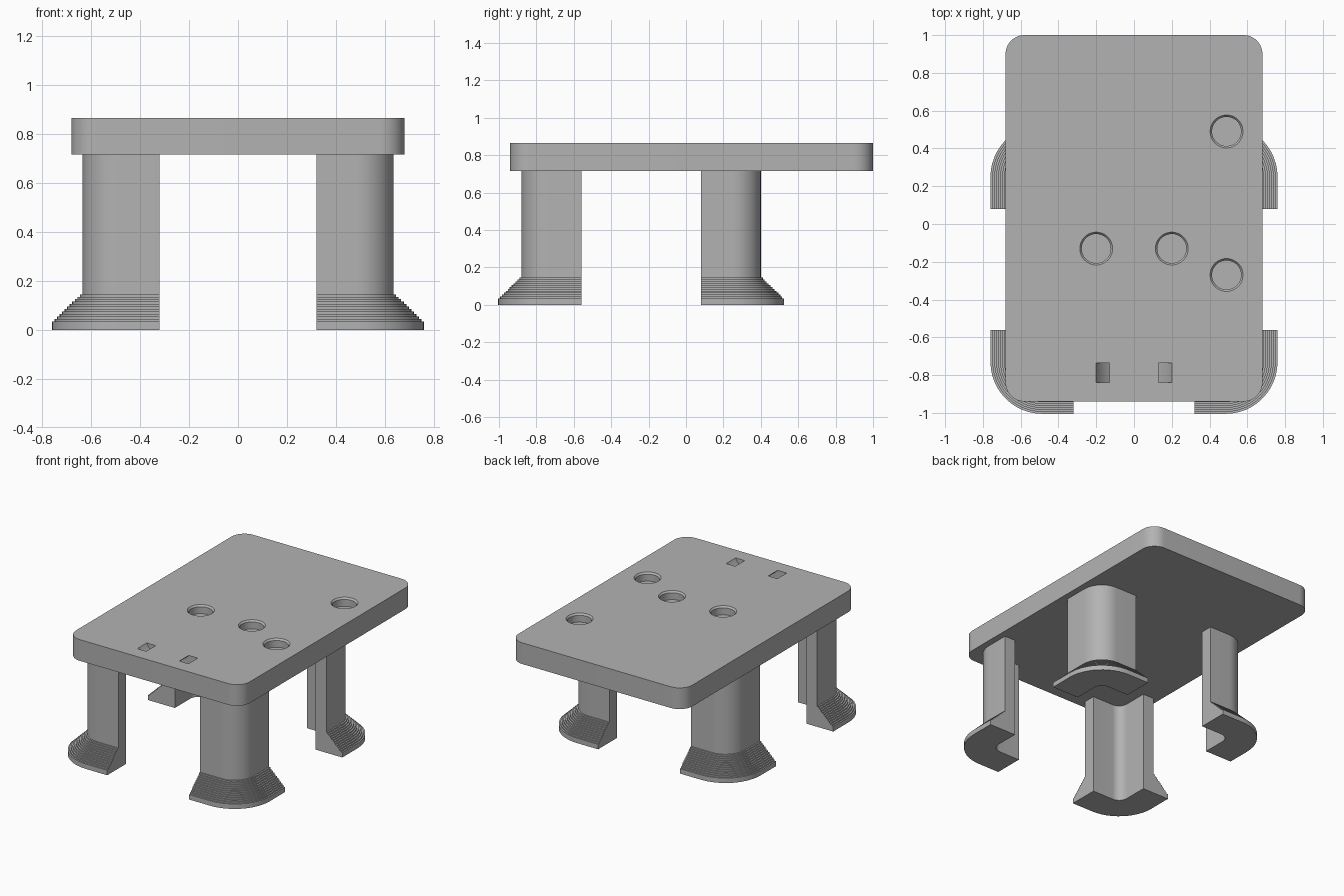
import bpy, bmesh, math
from mathutils import Matrix

if "Cube" in bpy.data.objects:
    bpy.data.objects.remove(bpy.data.objects["Cube"])

grey = bpy.data.materials.new("plain grey")
grey.use_nodes = True
colour = (0.45, 0.45, 0.45, 1)
grey.diffuse_color = colour
grey.node_tree.nodes["Principled BSDF"].inputs["Base Color"].default_value = colour

PLATE_BOTTOM, PLATE_TOP = 0.715, 0.865


def finish(name, bm):
    bmesh.ops.recalc_face_normals(bm, faces=bm.faces)
    mesh = bpy.data.meshes.new(name)
    bm.to_mesh(mesh)
    bm.free()
    mesh.materials.append(grey)
    ob = bpy.data.objects.new(name, mesh)
    bpy.context.collection.objects.link(ob)
    return ob


def smooth(ob):
    bpy.ops.object.select_all(action='DESELECT')
    ob.select_set(True)
    bpy.context.view_layer.objects.active = ob
    bpy.ops.object.shade_smooth_by_angle(angle=math.radians(30))


def arc(cx, cy, r, a0, a1, steps=12):
    angles = [math.radians(a0 + (a1 - a0) * i / steps) for i in range(steps + 1)]
    return [(cx + r * math.cos(a), cy + r * math.sin(a)) for a in angles]


def loft(rings):
    """Skin a stack of equal closed rings and cap both ends."""
    bm = bmesh.new()
    loops = [[bm.verts.new(p) for p in ring] for ring in rings]
    n = len(loops[0])
    for low, high in zip(loops, loops[1:]):
        for i in range(n):
            j = (i + 1) % n
            bm.faces.new((low[i], low[j], high[j], high[i]))
    bm.faces.new(loops[0][::-1])
    bm.faces.new(loops[-1])
    bmesh.ops.remove_doubles(bm, verts=bm.verts, dist=1e-5)
    bmesh.ops.dissolve_degenerate(bm, edges=bm.edges, dist=1e-5)
    return bm


def prism(outline, z0, z1):
    return loft([[(x, y, z) for x, y in outline] for z in (z0, z1)])


# Table plate with rounded corners
R, X, Y0, Y1 = 0.1, 0.68, -0.94, 1.0
outline = (arc(X - R, Y1 - R, R, 0, 90) + arc(R - X, Y1 - R, R, 90, 180)
           + arc(R - X, Y0 + R, R, 180, 270) + arc(X - R, Y0 + R, R, 270, 360))
plate = finish("table_plate", prism(outline, PLATE_BOTTOM, PLATE_TOP))

# Blind round sockets with a small chamfer
cutters = []
for x, y in ((0.49, 0.49), (0.49, -0.27), (-0.2, -0.13), (0.2, -0.13)):
    levels = ((0.077, -0.06), (0.077, -0.012), (0.087, 0), (0.087, 0.05))
    rings = [[(px, py, PLATE_TOP + dz) for px, py in arc(x, y, r, 0, 352.5, 47)]
             for r, dz in levels]
    cutters.append(finish("socket_cutter", loft(rings)))

# Curved strap tunnel joining the two front slots
centre = PLATE_TOP + 0.107
band = arc(0, centre, 0.227, 190, 350, 40) + arc(0, centre, 0.168, 350, 190, 40)
rings = [[(x, y, z) for x, z in band] for y in (-0.84, -0.735)]
cutters.append(finish("strap_cutter", loft(rings)))

for cutter in cutters:
    cutter.hide_render = True
    mod = plate.modifiers.new("cut", 'BOOLEAN')
    mod.operation = 'DIFFERENCE'
    mod.solver = 'EXACT'
    mod.object = cutter
    bpy.context.view_layer.objects.active = plate
    bpy.ops.object.modifier_apply(modifier=mod.name)
    bpy.data.objects.remove(cutter)
smooth(plate)

# Angle-section legs with a stepped, flared foot
INNER, OUTER, SPAN, WALL, BEND = 0.32, 0.635, 0.32, 0.085, 0.15
FLARE, FOOT, ANKLE, STEPS = 0.125, 0.035, 0.155, 12


def leg_ring(d, z, v0):
    v1 = v0 + SPAN
    cu, cv = OUTER - BEND, v1 - BEND
    pts = ([(INNER, v1 + d)] + arc(cu, cv, BEND + d, 90, 0) + [(OUTER + d, v0)]
           + [(OUTER - WALL, v0)] + arc(cu, cv, BEND - WALL, 0, 90)
           + [(INNER, v1 - WALL)])
    return [(u, v, z) for u, v in pts]


def leg(name, sx, sy, v0):
    levels = [(FLARE, 0), (FLARE, FOOT)]
    for i in range(1, STEPS + 1):
        d = FLARE * (1 - i / STEPS)
        z = FOOT + (ANKLE - FOOT) * i / STEPS
        levels += [(d, levels[-1][1]), (d, z)]
    levels.append((0, PLATE_BOTTOM))
    bm = loft([leg_ring(d, z, v0) for d, z in levels])
    bm.transform(Matrix.Diagonal((sx, sy, 1, 1)))
    smooth(finish(name, bm))


for side, sx in (("left", 1), ("right", -1)):
    leg("front_leg_" + side, sx, -1, 0.56)
    leg("back_leg_" + side, sx, 1, 0.08)
